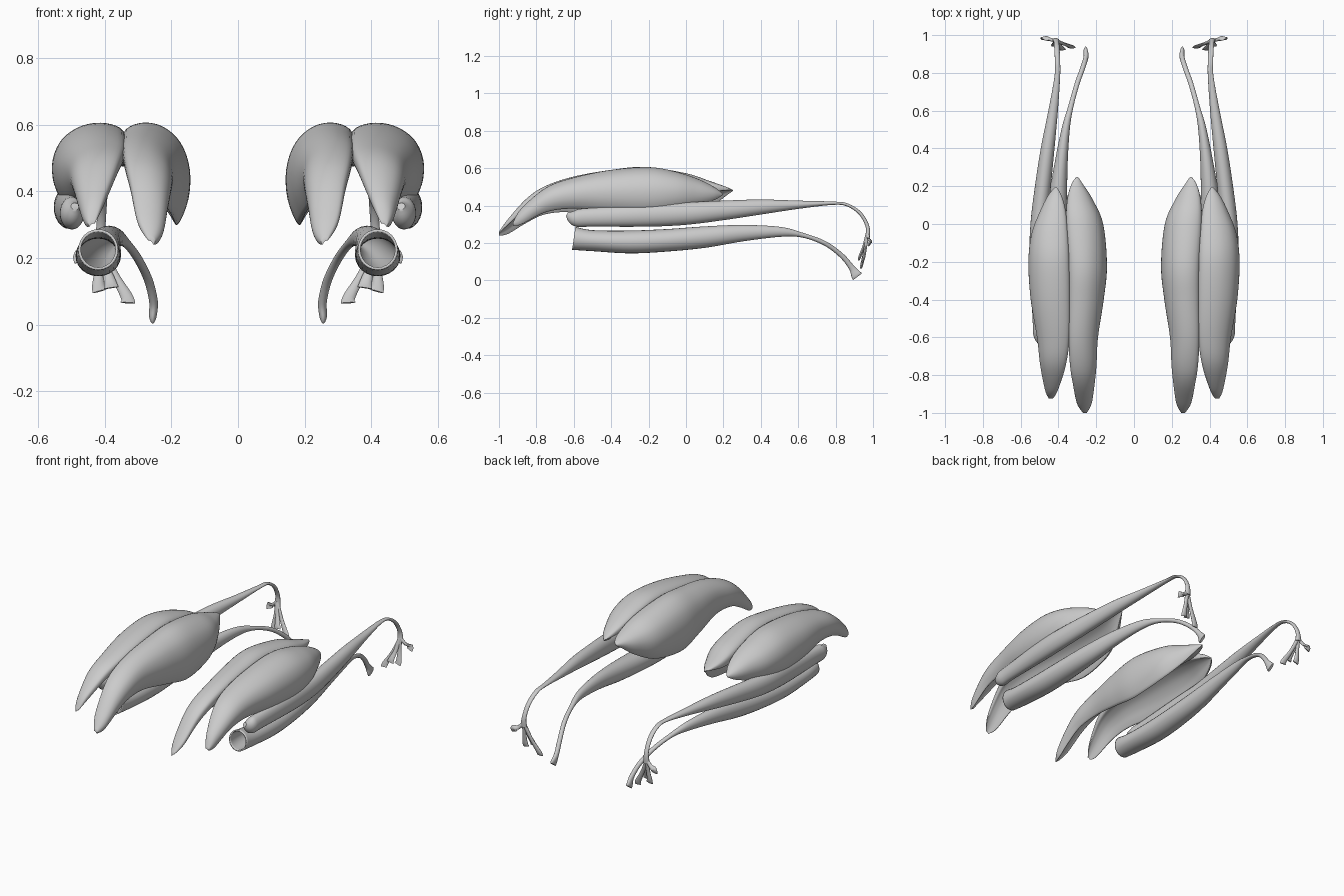
import bpy, bmesh, math
from mathutils import Vector

if "Cube" in bpy.data.objects:
    bpy.data.objects.remove(bpy.data.objects["Cube"])


def smooth_rows(rows, steps, closed=False):
    """Catmull-Rom interpolation through rows of numbers."""
    n, out = len(rows), []
    for i in range(n if closed else n - 1):
        def pick(k):
            return rows[k % n] if closed else rows[max(0, min(n - 1, k))]
        p0, p1, p2, p3 = (pick(i + k) for k in (-1, 0, 1, 2))
        for s in range(steps):
            t = s / steps
            out.append([0.5 * (2 * b + (c - a) * t + (2 * a - 5 * b + 4 * c - d) * t * t
                               + (3 * b - a - 3 * c + d) * t ** 3)
                        for a, b, c, d in zip(p0, p1, p2, p3)])
    if not closed:
        out.append(list(rows[-1]))
    return out


def skin(name, rings, cap_start=True, wall=0):
    """Skin closed rings and mirror the result to the other leg."""
    bm = bmesh.new()
    vs = [[bm.verts.new(p) for p in r] for r in rings]
    n = len(vs[0])
    for a, b in zip(vs, vs[1:]):
        for i in range(n):
            j = (i + 1) % n
            bm.faces.new((a[i], a[j], b[j], b[i]))
    if cap_start:
        bm.faces.new(vs[0])
    bm.faces.new(vs[-1])
    bmesh.ops.recalc_face_normals(bm, faces=bm.faces[:])
    me = bpy.data.meshes.new(name)
    bm.to_mesh(me)
    bm.free()
    ob = bpy.data.objects.new(name, me)
    bpy.context.collection.objects.link(ob)
    if wall:
        m = ob.modifiers.new("wall", 'SOLIDIFY')
        m.thickness, m.offset = wall, -1
    ob.modifiers.new("mirror", 'MIRROR')
    bpy.ops.object.select_all(action='DESELECT')
    ob.select_set(True)
    bpy.context.view_layer.objects.active = ob
    bpy.ops.object.shade_smooth_by_angle(angle=math.radians(50))
    return ob


# Crescent section: u from seam to outer side, v from bottom to top
CRESCENT = smooth_rows([(0, .9), (.25, 1), (.58, .97), (.86, .81), (1, .55), (.98, .25),
                        (.82, 0), (.72, .1), (.6, .32), (.42, .5), (.18, .6), (0, .63)], 4, True)


def lobe(name, stations):
    """Stations: y, seam x, outer x, bottom z, top z."""
    rings = [[(xs + (xl - xs) * u, y, zb + (zt - zb) * v) for u, v in CRESCENT]
             for y, xs, xl, zb, zt in smooth_rows(stations, 6)]
    skin(name, rings)


def strand(name, path, sides=24, steps=6, **kw):
    """Path points: x, y, z, half width, half height."""
    pts = smooth_rows(path, steps)
    rings = []
    for i, p in enumerate(pts):
        t = Vector(pts[min(i + 1, len(pts) - 1)][:3]) - Vector(pts[max(i - 1, 0)][:3])
        t.normalize()
        a = Vector((1, 0, 0))
        a = (a - t * a.dot(t)).normalized()
        b = a.cross(t)
        c = Vector(p[:3])
        rings.append([c + a * p[3] * math.cos(k * math.tau / sides)
                      + b * p[4] * math.sin(k * math.tau / sides) for k in range(sides)])
    skin(name, rings, **kw)


# Upper pair of arched muscle lobes
lobe("inner_calf_lobe", [
    (-1.0, .27, .25, .24, .26), (-.95, .30, .225, .25, .33), (-.85, .32, .21, .31, .44),
    (-.75, .335, .20, .355, .505), (-.6, .343, .192, .365, .555), (-.4, .343, .162, .33, .59),
    (-.22, .345, .145, .30, .605), (0, .355, .165, .33, .572), (.13, .35, .22, .39, .53),
    (.21, .33, .27, .45, .502), (.25, .305, .297, .478, .485)])
lobe("outer_calf_lobe", [
    (-.925, .43, .45, .295, .31), (-.88, .405, .47, .30, .385), (-.75, .365, .495, .365, .495),
    (-.6, .345, .512, .385, .55), (-.4, .342, .545, .37, .59), (-.2, .345, .557, .36, .605),
    (-.05, .353, .54, .38, .58), (.07, .365, .495, .405, .54), (.15, .385, .455, .43, .50),
    (.195, .41, .418, .455, .465)])

# Long outer muscle running into a tendon that hooks down over the heel end
strand("outer_long_muscle", [
    (.49, -.635, .355, .012, .012), (.497, -.59, .335, .035, .045), (.502, -.5, .338, .035, .05),
    (.508, -.2, .35, .045, .062), (.503, 0, .358, .045, .06), (.482, .2, .375, .042, .052),
    (.457, .4, .393, .036, .04), (.428, .6, .405, .025, .022), (.406, .78, .413, .015, .009),
    (.405, .86, .405, .014, .008), (.408, .93, .36, .014, .009), (.412, .97, .29, .014, .01),
    (.415, .972, .23, .02, .012)])

# Splayed tendon ends
for i, (x, y, z) in enumerate([(.335, .94, .085), (.385, .93, .13), (.42, .95, .12),
                               (.475, .985, .21)]):
    mx, my, mz = (.415 + x) / 2, (.97 + y) / 2, (.25 + z) / 2
    strand("tendon_end_%d" % (i + 1), [
        (.415, .97, .25, .012, .01), (mx, my, mz - .01, .012, .008),
        (x, y, z, .018, .008), (x - .004, y - .006, z - .02, .022, .005)], sides=10, steps=4)

# Lower muscle: hollow cup at the front, tendon curving inward at the back
strand("lower_long_muscle", [
    (.42, -.6, .225, .06, .062), (.42, -.5, .213, .066, .056), (.42, -.3, .206, .068, .061),
    (.415, -.1, .215, .064, .06), (.405, .1, .232, .052, .057), (.388, .3, .253, .036, .044),
    (.362, .5, .26, .022, .027), (.335, .62, .243, .014, .013), (.302, .74, .2, .013, .012),
    (.27, .83, .135, .013, .013), (.254, .885, .07, .013, .016), (.256, .91, .03, .012, .028),
    (.256, .917, .02, .008, .028)],
    cap_start=False, wall=.008)
